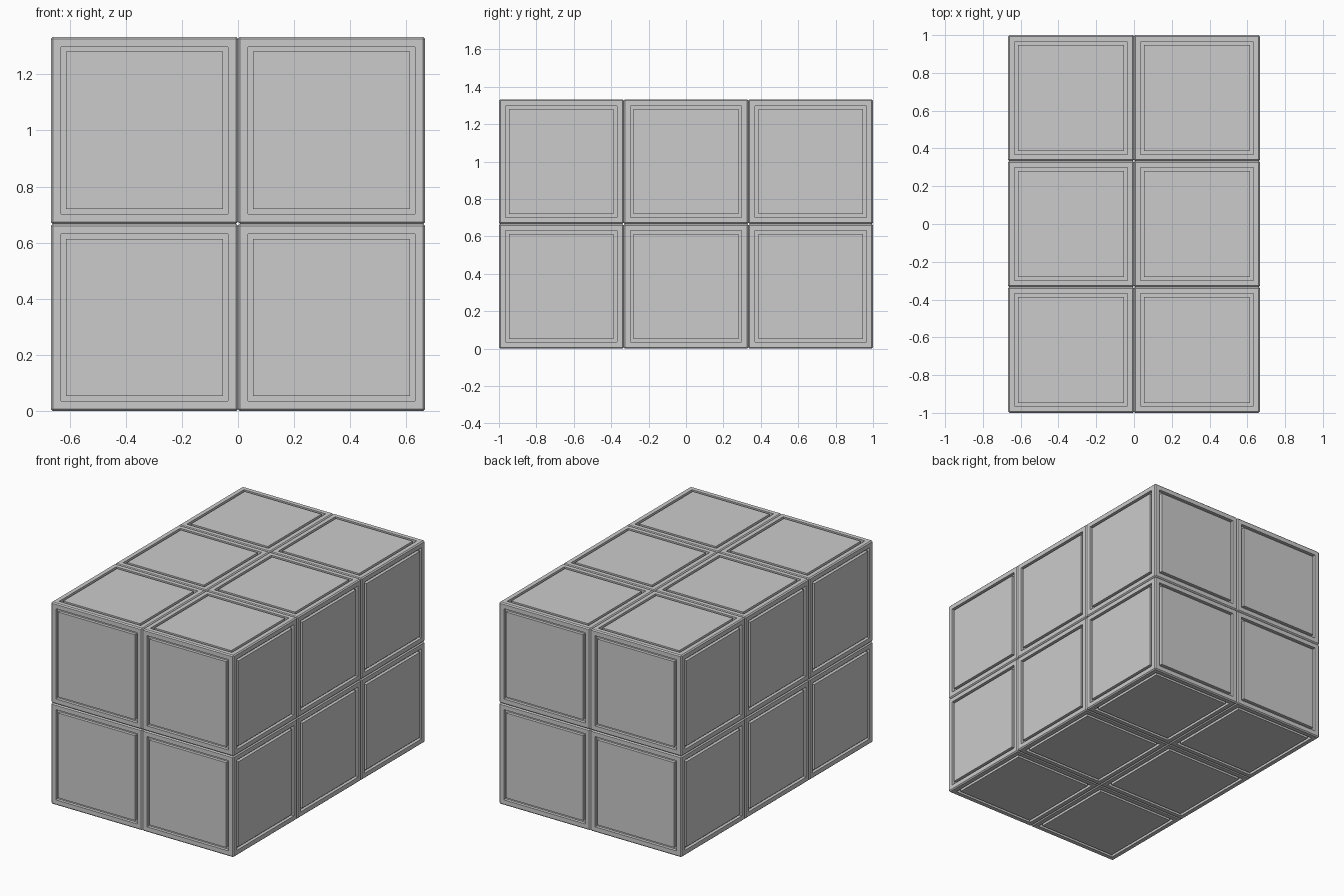
import bpy, bmesh

if "Cube" in bpy.data.objects:
    bpy.data.objects.remove(bpy.data.objects["Cube"])

S = 2 / 3          # cube side
BEVEL = 0.007      # edge chamfer
RIM = 0.047        # cube edge to groove
GROOVE = 0.025     # groove width
DEPTH = 0.02       # groove depth


def block_mesh():
    bm = bmesh.new()
    bmesh.ops.create_cube(bm, size=S)
    bmesh.ops.bevel(bm, geom=bm.edges[:], offset=BEVEL, offset_type='OFFSET',
                    segments=1, profile=0.5, affect='EDGES')
    # square groove around a flush panel on every side
    sides = [f for f in bm.faces if f.calc_area() > 0.3]
    for f in sides:
        bmesh.ops.inset_individual(bm, faces=[f], thickness=RIM - BEVEL)
        n = f.normal.copy()
        bmesh.ops.inset_individual(bm, faces=[f], thickness=0.0)
        for v in f.verts:
            v.co -= n * DEPTH
        bmesh.ops.inset_individual(bm, faces=[f], thickness=GROOVE)
        bmesh.ops.inset_individual(bm, faces=[f], thickness=0.0)
        for v in f.verts:
            v.co += n * DEPTH
    bm.normal_update()
    me = bpy.data.meshes.new("block")
    bm.to_mesh(me)
    bm.free()
    return me


# 2 x 3 x 2 stack of touching blocks
mesh = block_mesh()
for i in range(2):
    for j in range(3):
        for k in range(2):
            ob = bpy.data.objects.new(f"block_{i}{j}{k}", mesh)
            ob.location = ((i - 0.5) * S, (j - 1) * S, (k + 0.5) * S)
            bpy.context.collection.objects.link(ob)
